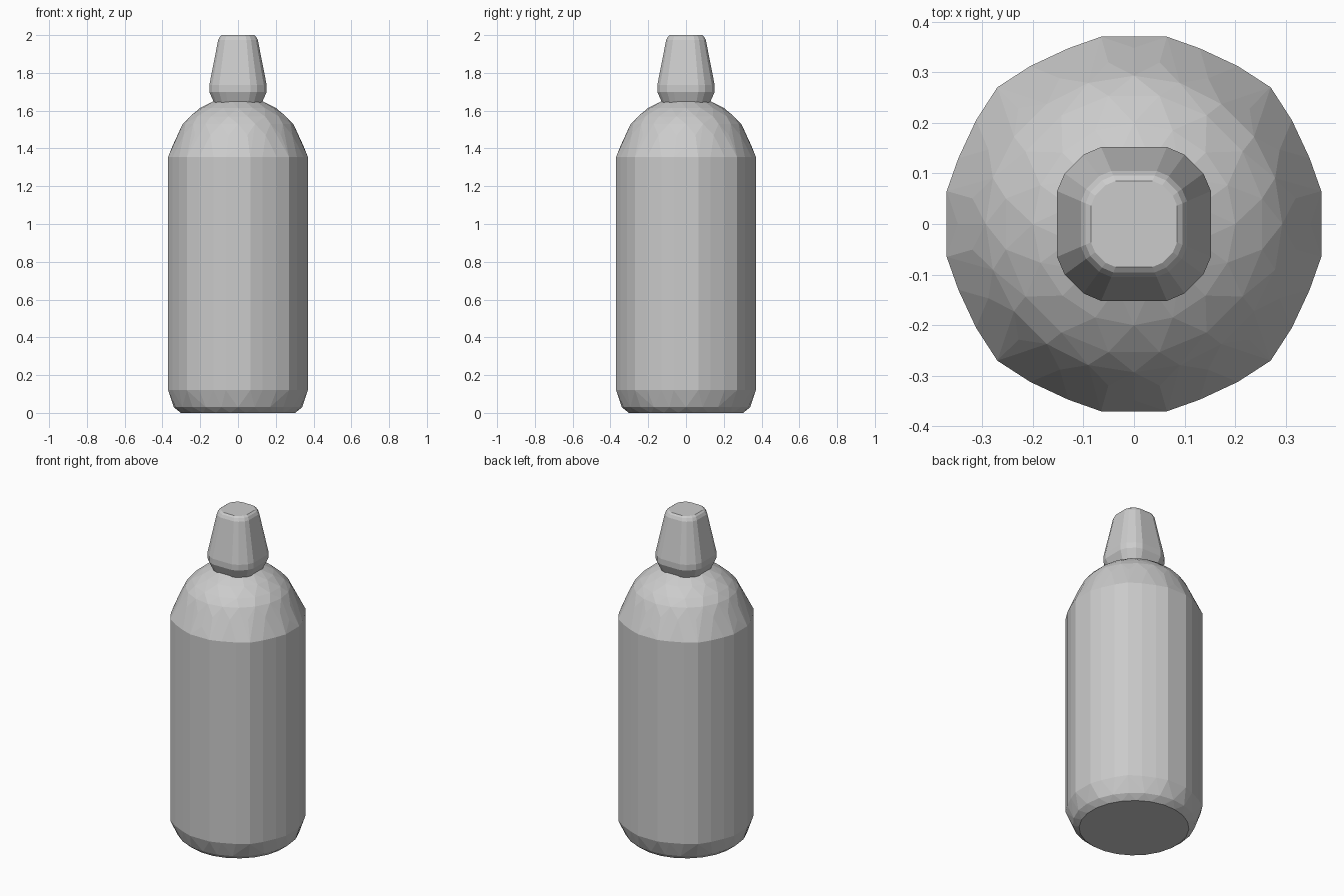
import bpy, bmesh
from math import cos, sin, tau, radians

cube = bpy.data.objects.get("Cube")
if cube:
    bpy.data.objects.remove(cube, do_unlink=True)

grey = bpy.data.materials.new("plain_grey")
grey.use_nodes = True
colour = (0.6, 0.6, 0.6, 1)
grey.diffuse_color = colour
grey.node_tree.nodes["Principled BSDF"].inputs["Base Color"].default_value = colour


def section(quarter, z, scale=1.0):
    """Repeat one quarter outline around the z axis."""
    pts = []
    x_y = [(x * scale, y * scale) for x, y in quarter]
    for _ in range(4):
        pts += [(x, y, z) for x, y in x_y]
        x_y = [(y, -x) for x, y in x_y]
    return pts


def ring(radius, z, sides, shift):
    """Circular ring; shift staggers it by part of a step."""
    return [(radius * cos(tau * (i + shift) / sides),
             radius * sin(tau * (i + shift) / sides), z) for i in range(sides)]


def faceted_solid(name, points):
    bm = bmesh.new()
    for p in points:
        bm.verts.new(p)
    hull = bmesh.ops.convex_hull(bm, input=bm.verts[:])
    loose = {g for g in hull["geom_interior"] + hull["geom_unused"]
             if isinstance(g, bmesh.types.BMVert)}
    bmesh.ops.delete(bm, geom=list(loose), context="VERTS")
    # Merge flat triangles into larger facets
    bmesh.ops.dissolve_limit(bm, angle_limit=radians(1.5),
                             verts=bm.verts[:], edges=bm.edges[:])
    bmesh.ops.recalc_face_normals(bm, faces=bm.faces[:])
    mesh = bpy.data.meshes.new(name)
    bm.to_mesh(mesh)
    bm.free()
    mesh.materials.append(grey)
    obj = bpy.data.objects.new(name, mesh)
    bpy.context.collection.objects.link(obj)
    return obj


# Bottle body: straight wall, rounded foot and domed shoulder
wall = [(0.065, 0.37), (0.13, 0.347), (0.205, 0.312), (0.27, 0.27),
        (0.312, 0.205), (0.347, 0.13), (0.37, 0.065)]
body = ring(0.305, 0, 24, 0.5) + ring(0.34, 0.03, 24, 0)
body += section(wall, 0.12) + section(wall, 1.355)
shoulder = [(0.348, 1.41, 24), (0.323, 1.47, 20), (0.293, 1.53, 20),
            (0.258, 1.57, 16), (0.2, 1.615, 16), (0.13, 1.652, 12)]
for i, (radius, z, sides) in enumerate(shoulder):
    body += ring(radius, z, sides, 0.5 * (i % 2))
faceted_solid("bottle_body", body)

# Tapered cap with chamfered corners
rim = [(0.065, 0.152), (0.1, 0.137), (0.137, 0.1), (0.152, 0.065)]
cap = []
for z, scale in [(1.63, 0.8), (1.655, 0.86), (1.7, 1), (1.735, 1),
                 (1.975, 0.69), (1.992, 0.63), (2, 0.56)]:
    cap += section(rim, z, scale)
faceted_solid("bottle_cap", cap)
